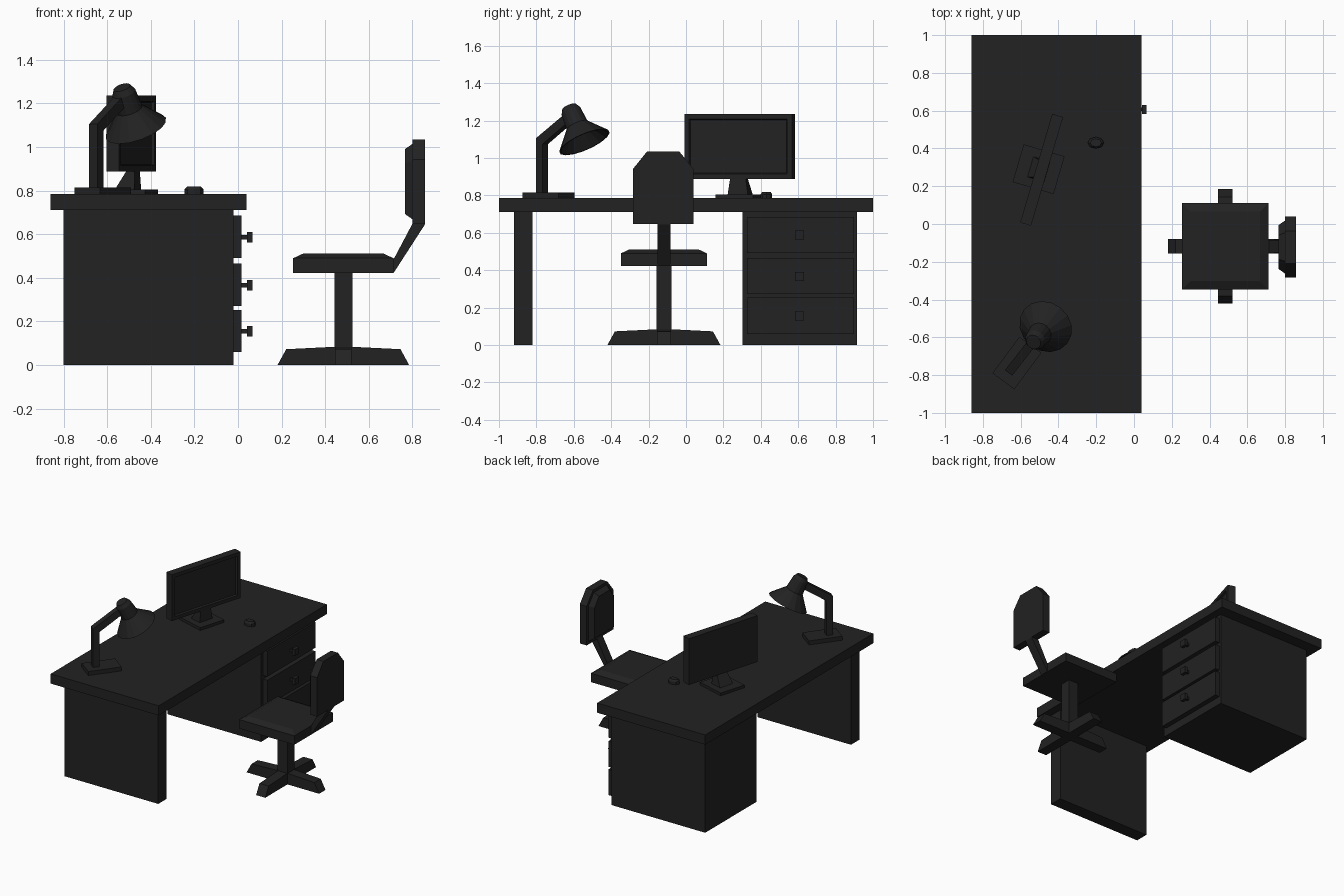
import bpy, bmesh, math
from mathutils import Matrix, Vector

if "Cube" in bpy.data.objects:
    bpy.data.objects.remove(bpy.data.objects["Cube"])

charcoal = bpy.data.materials.new("charcoal")
charcoal.diffuse_color = (0.016, 0.016, 0.016, 1)
charcoal.use_nodes = True
charcoal.node_tree.nodes["Principled BSDF"].inputs["Base Color"].default_value = charcoal.diffuse_color


def finish(name, bm, matrix=None):
    bmesh.ops.recalc_face_normals(bm, faces=bm.faces)
    mesh = bpy.data.meshes.new(name)
    bm.to_mesh(mesh)
    bm.free()
    mesh.materials.append(charcoal)
    ob = bpy.data.objects.new(name, mesh)
    bpy.context.collection.objects.link(ob)
    if matrix:
        ob.matrix_world = matrix
    return ob


def loft(name, rings, matrix=None):
    """Skin a stack of equal-length point rings and cap both ends."""
    bm = bmesh.new()
    vs = [[bm.verts.new(p) for p in ring] for ring in rings]
    n = len(vs[0])
    for a, b in zip(vs, vs[1:]):
        for i in range(n):
            j = (i + 1) % n
            bm.faces.new((a[i], a[j], b[j], b[i]))
    bm.faces.new(vs[0])
    bm.faces.new(vs[-1])
    return finish(name, bm, matrix)


def rect(x0, x1, y0, y1, z):
    return [(x0, y0, z), (x1, y0, z), (x1, y1, z), (x0, y1, z)]


def box(name, x0, x1, y0, y1, z0, z1, matrix=None):
    return loft(name, [rect(x0, x1, y0, y1, z0), rect(x0, x1, y0, y1, z1)], matrix)


def prism(name, profile, width, matrix=None):
    """Extrude an x-z profile symmetrically along y."""
    return loft(name, [[(x, s * width / 2, z) for x, z in profile] for s in (-1, 1)], matrix)


def circle(r, z, n, sy=1.0):
    return [(r * math.cos(2 * math.pi * i / n), sy * r * math.sin(2 * math.pi * i / n), z)
            for i in range(n)]


def place(x, y, z=0, deg=0):
    return Matrix.Translation((x, y, z)) @ Matrix.Rotation(math.radians(deg), 4, 'Z')


# Desk
box("desk_top", -0.86, 0.04, -1, 1, 0.712, 0.785)
box("desk_side_panel", -0.8, -0.02, -0.92, -0.82, 0, 0.712)
box("drawer_cabinet", -0.8, -0.02, 0.303, 0.914, 0, 0.712)
for i, z in enumerate((0.06, 0.272, 0.492)):
    box(f"drawer_{i}", -0.02, 0.017, 0.325, 0.899, z, z + 0.193)
    kz = z + 0.095
    box(f"knob_stem_{i}", 0.017, 0.045, 0.597, 0.617, kz - 0.01, kz + 0.01)
    box(f"knob_{i}", 0.042, 0.067, 0.583, 0.631, kz - 0.024, kz + 0.024)

# Monitor: case with a recessed screen facing +x
monitor = box("monitor", -0.03, 0.03, -0.3, 0.3, 0.888, 1.236, place(-0.489, 0.287, 0, -16.4))
bm = bmesh.new()
bm.from_mesh(monitor.data)
bm.normal_update()
front = [f for f in bm.faces if f.normal.x > 0.9]
bmesh.ops.inset_region(bm, faces=front, thickness=0.038)
bmesh.ops.inset_region(bm, faces=front, thickness=0.008, depth=-0.012)
bm.to_mesh(monitor.data)
bm.free()
stand = place(-0.505, 0.29, 0, -16.4)
box("monitor_foot", -0.113, 0.113, -0.104, 0.104, 0.785, 0.806, stand)
loft("monitor_neck", [rect(-0.045, 0.047, -0.056, 0.056, 0.806),
                      rect(0.012, 0.044, -0.042, 0.042, 0.9)], stand)

# Mouse
loft("mouse", [circle(0.043, 0.785, 8, 0.72), circle(0.043, 0.806, 8, 0.72),
               circle(0.03, 0.819, 8, 0.72)], place(-0.202, 0.43))

# Lamp base and bent arm
box("lamp_base", -0.12, 0.12, -0.072, 0.072, 0.785, 0.815, place(-0.62, -0.736, 0, 53.5))
prism("lamp_arm", [(-0.023, 0.8), (0.023, 0.8), (0.023, 1.075), (0.2, 1.195),
                   (0.175, 1.237), (-0.023, 1.105)], 0.048, place(-0.65, -0.77, 0, 52))

# Lamp head: hollow shade, local z runs from rim up to cap
tilt = place(-0.468, -0.543, 1.085, 52) @ Matrix.Rotation(math.radians(-29), 4, 'Y')
head = [(0.215, 0.04), (0.187, 0.055), (0.1, 0.062), (0, 0.146), (0, 0.136), (0.095, 0.052)]
loft("lamp_head", [circle(r, z, 16) for z, r in head], tilt)

# Chair: crossed feet, column, seat
CX, CY = 0.483, -0.118
for i in range(2):
    prism(f"chair_foot_{i}", [(-0.302, 0), (0.302, 0), (0.262, 0.073), (0.04, 0.084),
                              (-0.04, 0.084), (-0.262, 0.073)], 0.076, place(CX, CY, 0, 90 * i))
box("chair_column", CX - 0.041, CX + 0.041, CY - 0.041, CY + 0.041, 0.08, 0.43)
loft("seat", [rect(-h, h, -h, h, z) for h, z in ((0.23, 0.423), (0.23, 0.49), (0.185, 0.511))],
     place(CX, CY))
prism("backrest_support", [(0.69, 0.425), (0.715, 0.425), (0.857, 0.645), (0.857, 0.67),
                           (0.81, 0.67), (0.798, 0.645), (0.715, 0.488), (0.69, 0.488)],
      0.068, place(0, CY))


# Backrest: slab with clipped top corners and a raised cushion
def back_ring(x, d):
    half = [(0.161 - d, 0.648 + d), (0.161 - d, 0.942 - d * 0.4), (0.086 - d * 0.5, 1.035 - d)]
    return [(x, y, z) for y, z in half] + [(x, -y, z) for y, z in reversed(half)]


loft("backrest", [back_ring(0.857, 0), back_ring(0.8, 0)], place(0, -0.122))
loft("backrest_cushion", [back_ring(0.801, 0.02), back_ring(0.765, 0.045)], place(0, -0.122))
